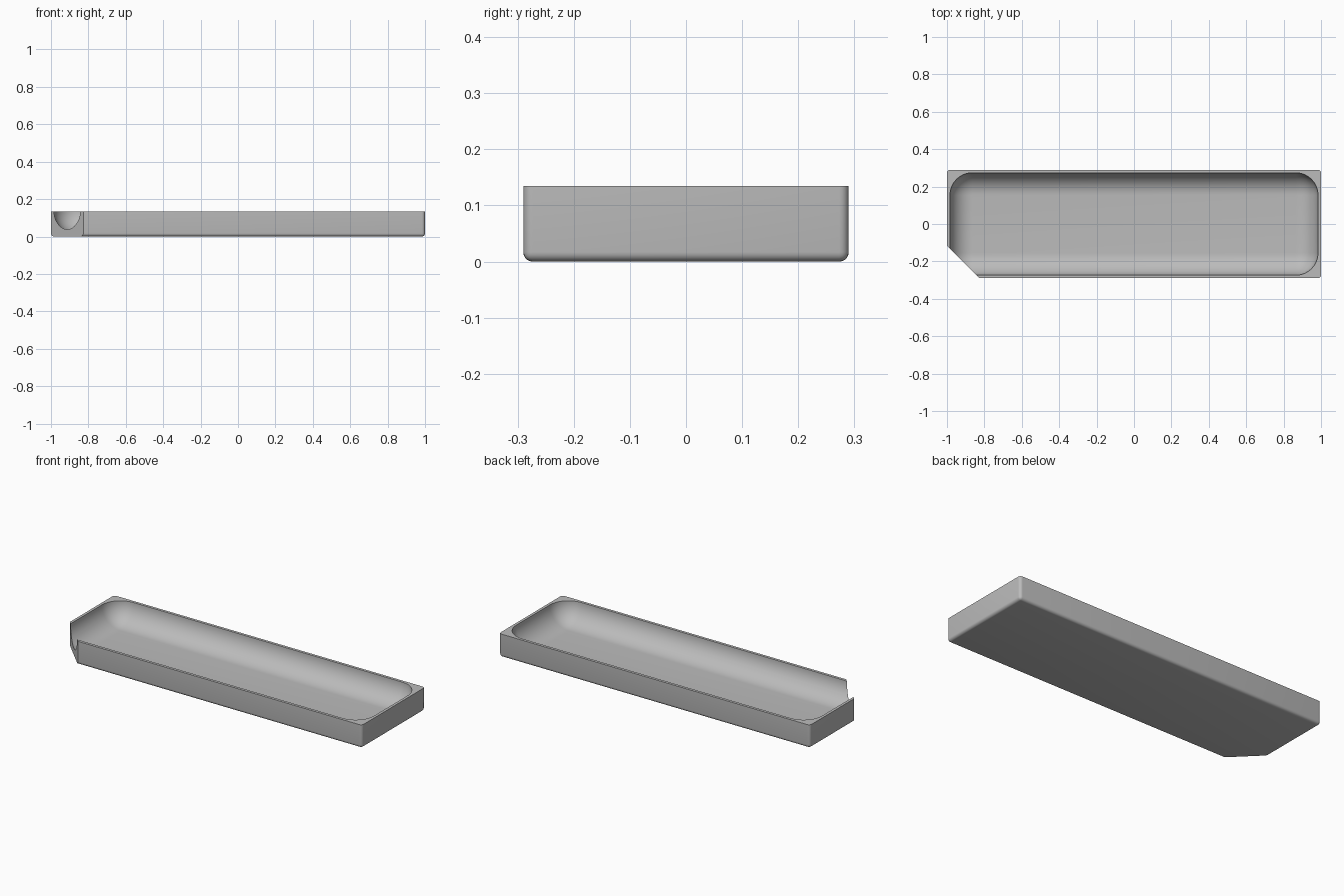
import bpy, bmesh, math
from mathutils import Vector

if "Cube" in bpy.data.objects:
    bpy.data.objects.remove(bpy.data.objects["Cube"], do_unlink=True)

HALF_X, HALF_Y, HEIGHT = 1.0, 0.29, 0.135
WALL, FILLET, EDGE = 0.016, 0.12, 0.017

grey = bpy.data.materials.new("plain grey")
grey.use_nodes = True
colour = (0.5, 0.5, 0.5, 1)
grey.diffuse_color = colour
grey.node_tree.nodes["Principled BSDF"].inputs["Base Color"].default_value = colour


def rounded_box(hx, hy, z0, z1, radius, segments):
    """Box with rounded sides and bottom, and a sharp top rim."""
    bm = bmesh.new()
    bmesh.ops.create_cube(bm, size=2)
    for v in bm.verts:
        v.co = Vector((v.co.x * hx, v.co.y * hy, z1 if v.co.z > 0 else z0))
    edges = [e for e in bm.edges if min(v.co.z for v in e.verts) < z1]
    bmesh.ops.bevel(bm, geom=edges, offset=radius, segments=segments,
                    profile=0.5, affect='EDGES')
    return bm


def to_object(bm, name):
    bmesh.ops.recalc_face_normals(bm, faces=bm.faces[:])
    mesh = bpy.data.meshes.new(name)
    bm.to_mesh(mesh)
    bm.free()
    mesh.materials.append(grey)
    obj = bpy.data.objects.new(name, mesh)
    bpy.context.collection.objects.link(obj)
    return obj


# Outer body with one corner sliced off
body = rounded_box(HALF_X, HALF_Y, 0, HEIGHT, EDGE, 5)
bmesh.ops.bisect_plane(body, geom=body.verts[:] + body.edges[:] + body.faces[:],
                       plane_co=(-0.827, -HALF_Y, 0), plane_no=(-1, -1, 0),
                       clear_outer=True)
bmesh.ops.holes_fill(body, edges=[e for e in body.edges if e.is_boundary], sides=0)
tray = to_object(body, "tray")

# Hollow with a deep rounded fillet, opening through the sliced corner
hollow = to_object(rounded_box(HALF_X - WALL, HALF_Y - WALL, WALL, 0.4, FILLET, 16),
                   "hollow_cutter")
hollow.hide_render = True
cut = tray.modifiers.new("hollow", 'BOOLEAN')
cut.operation = 'DIFFERENCE'
cut.solver = 'EXACT'
cut.object = hollow

bpy.ops.object.select_all(action='DESELECT')
bpy.context.view_layer.objects.active = tray
tray.select_set(True)
bpy.ops.object.modifier_apply(modifier=cut.name)
bpy.data.objects.remove(hollow, do_unlink=True)
bpy.ops.object.shade_smooth_by_angle(angle=math.radians(30))
